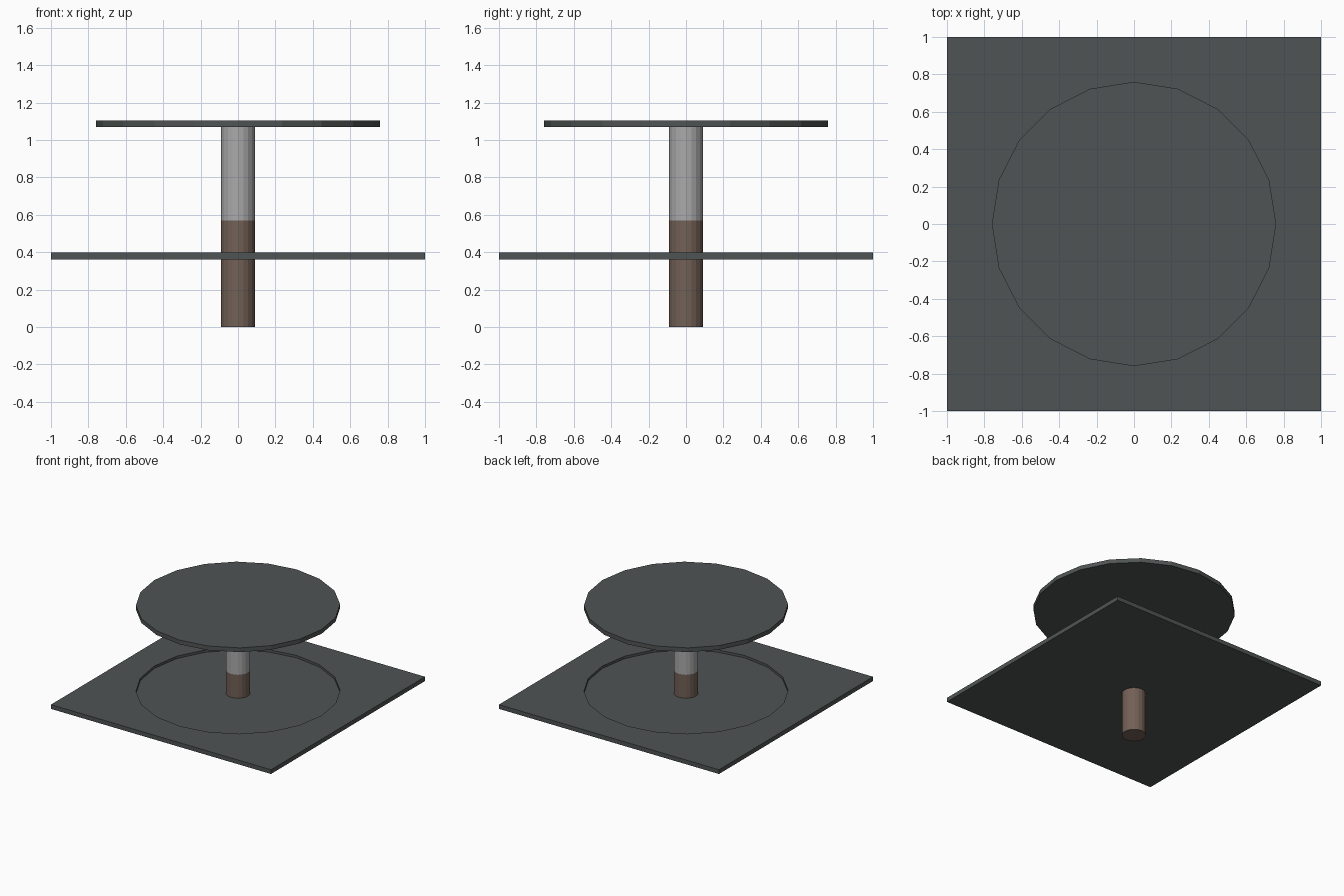
import bpy, bmesh, math

if "Cube" in bpy.data.objects:
    bpy.data.objects.remove(bpy.data.objects["Cube"])

SIDES = 20


def material(name, rgb):
    m = bpy.data.materials.new(name)
    m.diffuse_color = (*rgb, 1.0)
    m.use_nodes = True
    m.node_tree.nodes["Principled BSDF"].inputs["Base Color"].default_value = m.diffuse_color
    return m


slate = material("dark slate", (0.078, 0.088, 0.087))
grey = material("light grey", (0.40, 0.40, 0.40))
brown = material("brown", (0.168, 0.117, 0.092))


def make_object(name, bm, mat):
    bmesh.ops.recalc_face_normals(bm, faces=bm.faces[:])
    mesh = bpy.data.meshes.new(name)
    bm.to_mesh(mesh)
    bm.free()
    mesh.materials.append(mat)
    obj = bpy.data.objects.new(name, mesh)
    bpy.context.collection.objects.link(obj)
    return obj


def ring(bm, radius, z, sides=SIDES, turn=0.0):
    return [bm.verts.new((radius * math.cos(turn + 2 * math.pi * i / sides),
                          radius * math.sin(turn + 2 * math.pi * i / sides), z))
            for i in range(sides)]


def walls(bm, low, high):
    n = len(low)
    for i in range(n):
        j = (i + 1) % n
        bm.faces.new((low[i], low[j], high[j], high[i]))


def cylinder(name, radius, z0, z1, mat):
    bm = bmesh.new()
    low, high = ring(bm, radius, z0), ring(bm, radius, z1)
    walls(bm, low, high)
    bm.faces.new(low)
    bm.faces.new(high)
    return make_object(name, bm, mat)


# Post in two colours, and the round top
cylinder("lower_post", 0.091, 0.0, 0.57, brown)
cylinder("upper_post", 0.091, 0.57, 1.07, grey)
cylinder("round_top", 0.76, 1.068, 1.103, slate)

# Square shelf with a shallow round recess in its upper face
Z0, Z1, FLOOR = 0.362, 0.397, 0.377
bm = bmesh.new()
corner = math.sqrt(2)
base = ring(bm, corner, Z0, 4, math.pi / 4)
rim = ring(bm, corner, Z1, 4, math.pi / 4)
lip = ring(bm, 0.76, Z1)
floor = ring(bm, 0.76, FLOOR)
walls(bm, base, rim)
walls(bm, floor, lip)
bm.faces.new(base)
bm.faces.new(floor)
# upper face between the square rim and the round lip, one quarter at a time
q = SIDES // 4
for k in range(4):
    # rim[k] sits at 45 degrees + 90k, the lip arc runs from 90k to 90(k+1)
    for i in range(q):
        a, b = lip[k * q + i], lip[(k * q + i + 1) % SIDES]
        bm.faces.new((rim[k], b, a))
    bm.faces.new((rim[k], rim[(k + 1) % 4], lip[((k + 1) * q) % SIDES]))
make_object("square_shelf", bm, slate)
